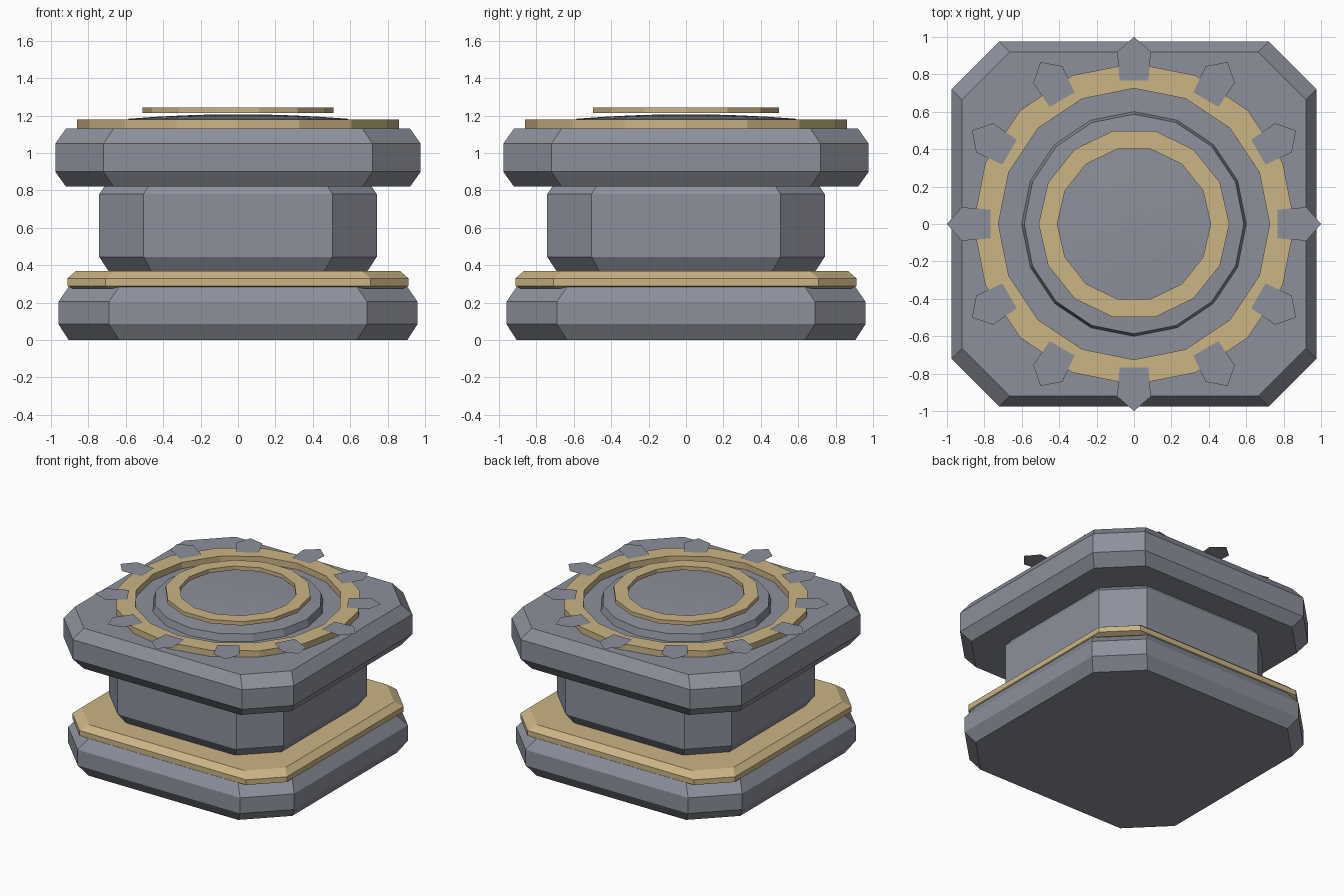
import bpy
import bmesh
import math

if "Cube" in bpy.data.objects:
    bpy.data.objects.remove(bpy.data.objects["Cube"])


def material(name, rgb):
    m = bpy.data.materials.new(name)
    m.diffuse_color = (*rgb, 1)
    m.use_nodes = True
    m.node_tree.nodes["Principled BSDF"].inputs["Base Color"].default_value = m.diffuse_color
    return m


STONE = material("grey stone", (0.265, 0.28, 0.33))
GOLD = material("pale gold", (0.60, 0.46, 0.235))


def finish(name, bm, mat, recalc=True):
    if recalc:
        bmesh.ops.recalc_face_normals(bm, faces=bm.faces)
    me = bpy.data.meshes.new(name)
    bm.to_mesh(me)
    bm.free()
    me.materials.append(mat)
    ob = bpy.data.objects.new(name, me)
    bpy.context.collection.objects.link(ob)
    return ob


def bridge(bm, a, b):
    n = len(a)
    for i in range(n):
        j = (i + 1) % n
        bm.faces.new((a[i], a[j], b[j], b[i]))


def octagon_block(name, levels, mat):
    """Chamfered square block from (height, half width, chamfer start)."""
    bm = bmesh.new()
    loops = []
    for z, w, a in levels:
        pts = [(w, -a), (w, a), (a, w), (-a, w), (-w, a), (-w, -a), (-a, -w), (a, -w)]
        loops.append([bm.verts.new((x, y, z)) for x, y in pts])
    for lo, hi in zip(loops, loops[1:]):
        bridge(bm, lo, hi)
    bm.faces.new(loops[0][::-1])
    bm.faces.new(loops[-1])
    return finish(name, bm, mat)


def lathe(name, profile, sides, mat, closed=False):
    """Faceted turned part from (radius, height)."""
    bm = bmesh.new()
    loops = [[bm.verts.new((r * math.cos(math.tau * i / sides),
                            r * math.sin(math.tau * i / sides), z))
              for i in range(sides)] for r, z in profile]
    for lo, hi in zip(loops, loops[1:]):
        bridge(bm, lo, hi)
    if closed:
        bridge(bm, loops[-1], loops[0])
    else:
        bm.faces.new(loops[0][::-1])
        bm.faces.new(loops[-1])
    return finish(name, bm, mat)


def flat_ring(name, inner, outer, z0, z1, sides):
    prof = [(inner, z0), (outer, z0), (outer, z1), (inner, z1)]
    return lathe(name, prof, sides, GOLD, closed=True)


# Stacked pedestal blocks
octagon_block("base", [(0, 0.905, 0.635), (0.085, 0.96, 0.69),
                       (0.205, 0.96, 0.69), (0.285, 0.905, 0.635)], STONE)
octagon_block("base_trim", [(0.275, 0.885, 0.685), (0.29, 0.912, 0.708),
                            (0.33, 0.912, 0.708), (0.37, 0.865, 0.66)], GOLD)
octagon_block("column", [(0.365, 0.69, 0.46), (0.445, 0.742, 0.505),
                         (0.78, 0.742, 0.505), (0.82, 0.715, 0.48)], STONE)
octagon_block("top_slab", [(0.82, 0.92, 0.665), (0.90, 0.977, 0.72),
                           (1.05, 0.977, 0.72), (1.13, 0.92, 0.665)], STONE)

# Round platform with a shallow dome, and its two gold rings
flat_ring("outer_ring", 0.725, 0.86, 1.125, 1.178, 16)
dome = lathe("domed_disc", [(0.602, 1.125), (0.587, 1.183), (0.42, 1.195),
                            (0.22, 1.204), (0.05, 1.207)], 16, STONE)
flat_ring("floating_ring", 0.41, 0.51, 1.214, 1.244, 14)

# Twelve thin pointed plates around the outer ring
bm = bmesh.new()
outline = [(0.768, -0.077), (0.922, -0.09), (1.0, 0), (0.922, 0.09), (0.768, 0.077)]
for k in range(12):
    c, s = math.cos(k * math.pi / 6), math.sin(k * math.pi / 6)
    bm.faces.new([bm.verts.new((r * c - t * s, r * s + t * c, 1.183))
                  for r, t in outline])
finish("pointed_plates", bm, STONE, recalc=False)
